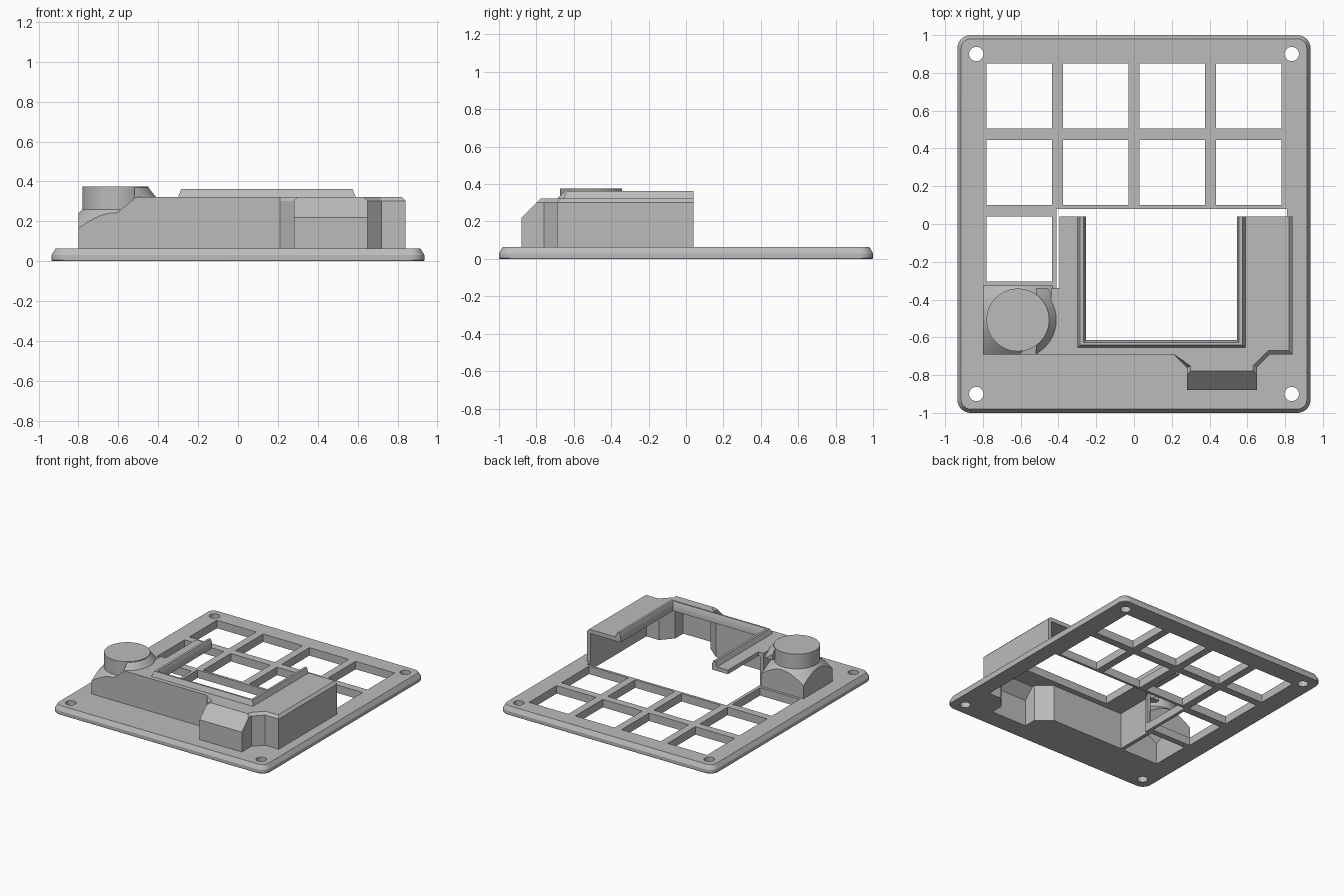
import bpy, bmesh, math

if "Cube" in bpy.data.objects:
    bpy.data.objects.remove(bpy.data.objects["Cube"])

grey = bpy.data.materials.new("plain grey")
grey.use_nodes = True
grey.diffuse_color = (0.5, 0.5, 0.5, 1)
grey.node_tree.nodes["Principled BSDF"].inputs["Base Color"].default_value = (0.5, 0.5, 0.5, 1)

helpers = []


def loft(name, layers, axis="z", helper=True, bevel=None):
    """Solid through matching outlines; layers = [(height, outline), ...]."""
    place = {"z": lambda a, b, h: (a, b, h),
             "x": lambda a, b, h: (h, a, b),
             "y": lambda a, b, h: (a, h, b)}[axis]
    bm = bmesh.new()
    rings = [[bm.verts.new(place(a, b, h)) for a, b in pts] for h, pts in layers]
    n = len(rings[0])
    bm.faces.new(rings[0])
    bm.faces.new(rings[-1])
    for low, high in zip(rings, rings[1:]):
        for i in range(n):
            j = (i + 1) % n
            bm.faces.new((low[i], low[j], high[j], high[i]))
    bmesh.ops.recalc_face_normals(bm, faces=bm.faces)
    if bevel:
        edges = [e for e in bm.edges if bevel(e)]
        bmesh.ops.bevel(bm, geom=edges, offset=0.02, segments=1, affect="EDGES")
    mesh = bpy.data.meshes.new(name)
    bm.to_mesh(mesh)
    bm.free()
    mesh.materials.append(grey)
    obj = bpy.data.objects.new(name, mesh)
    bpy.context.collection.objects.link(obj)
    if helper:
        obj.hide_render = True
        helpers.append(obj)
    return obj


def rect(x0, x1, y0, y1):
    return [(x0, y0), (x1, y0), (x1, y1), (x0, y1)]


def circle(x, y, r, n=64):
    return [(x + r * math.cos(math.tau * i / n), y + r * math.sin(math.tau * i / n)) for i in range(n)]


def rounded(w, d, r, n=8):
    pts = []
    for k, (sx, sy) in enumerate([(1, 1), (-1, 1), (-1, -1), (1, -1)]):
        for i in range(n + 1):
            a = math.pi / 2 * (k + i / n)
            pts.append((sx * (w - r) + r * math.cos(a), sy * (d - r) + r * math.sin(a)))
    return pts


def block(x0, x1, y0, y1, z0, z1):
    return loft("helper_block", [(z0, rect(x0, x1, y0, y1)), (z1, rect(x0, x1, y0, y1))])


def tube(x, y, z0, r0, z1, r1):
    return loft("helper_tube", [(z0, circle(x, y, r0)), (z1, circle(x, y, r1))])


def combine(obj, other, operation):
    mod = obj.modifiers.new(operation, "BOOLEAN")
    mod.operation = operation
    mod.solver = "EXACT"
    mod.object = other
    bpy.context.view_layer.objects.active = obj
    bpy.ops.object.modifier_apply(modifier=mod.name)
    return obj


# Hollow under the screen housing, also cut through the plate
hollow_plan = [(-0.43, -0.66), (0.2, -0.66), (0.31, -0.75), (0.31, -0.85), (0.62, -0.85),
               (0.62, -0.75), (0.7, -0.66), (0.81, -0.66), (0.81, 0.08), (-0.41, 0.08),
               (-0.41, -0.36), (-0.43, -0.36)]
hollow = loft("helper_hollow", [(-0.1, hollow_plan), (0.29, hollow_plan)])
slope_in = [(-0.92, 0.14), (-0.72, 0.34), (-0.92, 0.34)]
combine(hollow, loft("helper_slope", [(0.2, slope_in), (0.74, slope_in)], "x"), "DIFFERENCE")

# Hollow under the knob turret
KX, KY = -0.615, -0.508
knob_hollow = block(KX - 0.155, KX + 0.155, KY - 0.155, KY + 0.155, -0.1, 0.3)
combine(knob_hollow, tube(KX, KY, -0.12, 0.505, 0.31, 0.075), "INTERSECT")
combine(knob_hollow, tube(KX, KY, 0.1, 0.13, 0.34, 0.13), "UNION")

# Base plate with key openings and screw holes
plate = loft("base_plate", [(0, rounded(0.932, 0.997, 0.07)), (0.005, rounded(0.935, 1, 0.07)),
                            (0.03, rounded(0.935, 1, 0.07)), (0.063, rounded(0.915, 0.98, 0.05))],
             helper=False)
for row in range(3):
    for col in range(4 if row < 2 else 1):
        x, y = -0.78 + 0.405 * col, 0.505 - 0.405 * row
        combine(plate, block(x, x + 0.345, y, y + 0.345, -0.1, 0.2), "DIFFERENCE")
for sx in (-1, 1):
    for sy in (-1, 1):
        combine(plate, tube(sx * 0.835, sy * 0.9, -0.1, 0.038, 0.2, 0.038), "DIFFERENCE")
combine(plate, hollow, "DIFFERENCE")
combine(plate, knob_hollow, "DIFFERENCE")

# Screen housing with the front bump and chamfered top edges
plan = [(-0.44, -0.69), (0.21, -0.69), (0.28, -0.76), (0.28, -0.88), (0.65, -0.88),
        (0.65, -0.76), (0.72, -0.69), (0.84, -0.69), (0.84, 0.04), (-0.395, 0.04),
        (-0.395, -0.34), (-0.44, -0.34)]


def outer_top(edge):
    m = (edge.verts[0].co + edge.verts[1].co) / 2
    return m.z > 0.31 and m.x > 0.22 and (m.y < -0.6 or m.x > 0.8)


housing = loft("screen_housing", [(0.03, plan), (0.322, plan)], helper=False, bevel=outer_top)
slope_out = [(-0.92, 0.18), (-0.74, 0.36), (-0.92, 0.36)]
combine(housing, loft("helper_slope", [(0.2, slope_out), (0.74, slope_out)], "x"), "DIFFERENCE")
combine(housing, hollow, "DIFFERENCE")

# Raised rim around the screen, open at the back
rim = loft("helper_rim", [(0.295, rect(-0.3, 0.59, -0.655, 0.04)),
                          (0.322, rect(-0.3, 0.59, -0.655, 0.04)),
                          (0.362, rect(-0.285, 0.575, -0.64, 0.04))])
combine(housing, rim, "UNION")
opening = loft("helper_opening", [(0.2, rect(-0.255, 0.545, -0.615, 0.1)),
                                  (0.335, rect(-0.255, 0.545, -0.615, 0.1)),
                                  (0.375, rect(-0.272, 0.562, -0.632, 0.1))])
combine(housing, opening, "DIFFERENCE")

# Knob turret: square foot cut by a cone, round collar, skirt towards the housing
box_plan = rect(KX - 0.185, KX + 0.185, KY - 0.182, KY + 0.182)
turret = loft("knob_turret", [(0.03, box_plan), (0.3, box_plan)], helper=False)
combine(turret, tube(KX, KY, 0, 0.425, 0.31, 0.115), "INTERSECT")
wedge = [(-0.43, 0.322), (-0.51, 0.322), (-0.61, 0.24), (-0.61, 0.15), (-0.43, 0.15)]
combine(turret, loft("helper_wedge", [(-0.69, wedge), (KY, wedge)], "y"), "UNION")
skirt = tube(KX, KY, 0.29, 0.229, 0.37, 0.165)
combine(skirt, block(-0.52, -0.3, -0.69, -0.34, 0.2, 0.5), "INTERSECT")
combine(turret, skirt, "UNION")
combine(turret, tube(KX, KY, 0.15, 0.166, 0.375, 0.166), "UNION")
combine(turret, knob_hollow, "DIFFERENCE")
combine(turret, tube(KX, KY, 0.1, 0.09, 0.5, 0.09), "DIFFERENCE")

for h in helpers:
    bpy.data.objects.remove(h)

# Smooth the round surfaces, keep edges sharp
bpy.ops.object.select_all(action="DESELECT")
for part in (plate, housing, turret):
    part.select_set(True)
bpy.context.view_layer.objects.active = plate
bpy.ops.object.shade_smooth_by_angle(angle=math.radians(25))
